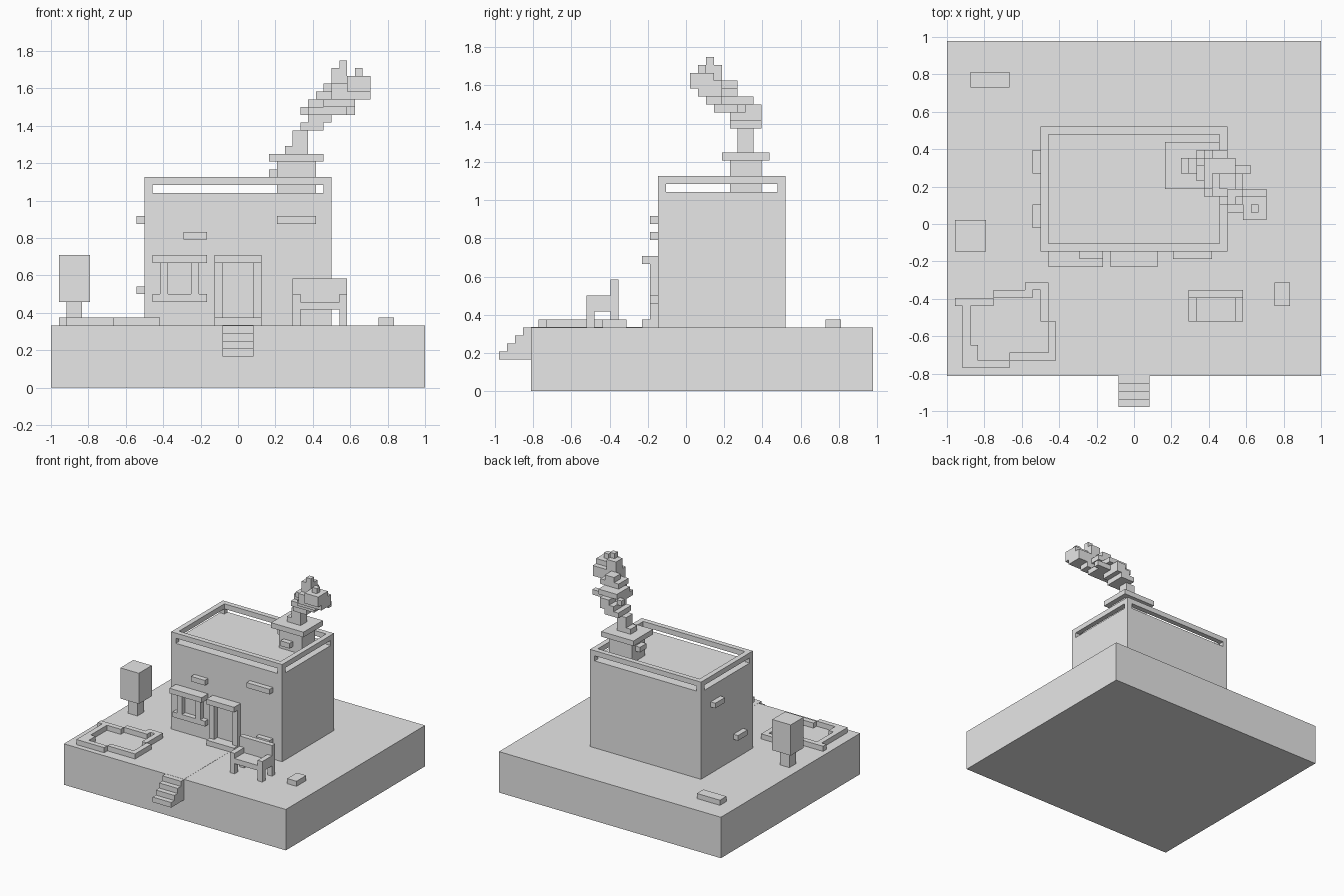
import bpy, bmesh
from mathutils import Vector

U = 1 / 24  # size of one block

if "Cube" in bpy.data.objects:
    bpy.data.objects.remove(bpy.data.objects["Cube"])

grey = bpy.data.materials.new("plain grey")
grey.use_nodes = True
grey.diffuse_color = (0.8, 0.8, 0.8, 1)
grey.node_tree.nodes["Principled BSDF"].inputs["Base Color"].default_value = (0.8, 0.8, 0.8, 1)


def blocks(name, *boxes):
    """One object from boxes given as x0, x1, y0, y1, z0, z1 in block units."""
    bm = bmesh.new()
    for x0, x1, y0, y1, z0, z1 in boxes:
        lo, hi = Vector((x0, y0 + 0.5, z0)), Vector((x1, y1 + 0.5, z1))
        verts = bmesh.ops.create_cube(bm, size=1)["verts"]
        for v in verts:
            v.co = ((lo + hi) / 2 + v.co * (hi - lo)) * U
    mesh = bpy.data.meshes.new(name)
    bm.to_mesh(mesh)
    bm.free()
    mesh.materials.append(grey)
    obj = bpy.data.objects.new(name, mesh)
    bpy.context.collection.objects.link(obj)
    return obj


# Ground, path and stairs
blocks("ground", (-24, 24, -20, 23, 0, 8))
blocks("path", (-2, 2, -20, -6, 7.9, 8.03))
blocks("stairs", *[(-2, 2, -24 + i, -20, 4 + i, 5 + i) for i in range(4)])

# House body, roof posts and open railing
blocks("house_body", (-12, 12, -4, 12, 8, 25))
blocks("roof_posts", *[(x, x + 1, y, y + 1, 25, 26) for x in (-12, 11) for y in (-4, 11)])
blocks("roof_rail",
       (-12, 12, -4, -3, 26, 27), (-12, 12, 11, 12, 26, 27),
       (-12, -11, -3, 11, 26, 27), (11, 12, -3, 11, 26, 27))

# Bricks standing out of the walls
blocks("front_bricks", (-7, -4, -5, -4, 19, 20), (5, 10, -5, -4, 21, 22), (7, 10, -5, -4, 11, 12))
blocks("side_bricks", (-13, -12, 6, 9, 21, 22), (-13, -12, -1, 2, 12, 13))

# Window and door frames
blocks("window_frame", (-11, -4, -6, -4, 16, 17), (-11, -4, -5, -4, 11, 12),
       *[(x, x + 1, -5, -4, 12, 16) for x in (-10, -6)])
blocks("door_frame", (-3, 3, -6, -4, 16, 17), *[(x, x + 1, -5, -4, 9, 16) for x in (-3, 2)])
blocks("doorstep", (-3, 3, -6, -4, 8, 9))

# Chimney
blocks("chimney", (5, 10, 5, 9, 25, 29))
blocks("chimney_cap", (4, 11, 4, 10, 29, 30))
blocks("chimney_bricks", (4, 5, 6, 8, 27, 28), (6, 8, 4, 5, 26, 27))

# Smoke rising in two puffs
blocks("smoke_column", (6, 9, 6, 8, 30, 31), (7, 9, 6, 8, 31, 33))
blocks("smoke_lower_puff",
       (8, 11, 5, 9, 33, 34), (9, 12, 5, 9, 34, 35), (8, 9, 7, 8, 35, 36),
       (10, 12, 7, 9, 35, 36), (9, 14, 3, 7, 35, 36), (14, 15, 6, 7, 35, 36),
       (9, 13, 4, 8, 36, 37), (10, 14, 3, 6, 37, 38), (11, 13, 4, 6, 38, 39))
blocks("smoke_upper_puff",
       (11, 15, 2, 4, 36, 37), (12, 17, 1, 4, 37, 39), (14, 17, 0, 3, 38, 40),
       (12, 14, 2, 4, 39, 41), (13, 14, 2, 3, 41, 42), (15, 16, 1, 2, 40, 41))

# Tree
blocks("tree_trunk", (-22, -20, -3, -1, 8, 11))
blocks("tree_crown", (-23, -19, -4, 0, 11, 17))

# Garden bed edging
edging = [(-23, -18, -11, -10), (-18, -13, -10, -9), (-14, -11, -9, -8), (-12, -11, -13, -9),
          (-11, -10, -18, -13), (-16, -11, -18, -17), (-22, -16, -19, -18),
          (-22, -21, -16, -11), (-22, -20, -18, -16)]
blocks("garden_edging", *[e + (8, 9) for e in edging])

# Armchair
blocks("chair_legs", *[(x, x + 1, y, y + 1, 8, 10) for x in (7, 13) for y in (-13, -10)])
blocks("chair_seat", (7, 14, -13, -9, 10, 11))
blocks("chair_arms", *[(x, x + 1, -13, -10, 11, 12) for x in (7, 13)])
blocks("chair_back", (7, 14, -10, -9, 11, 14))

# Loose stones
blocks("front_stone", (18, 20, -11, -8, 8, 9))
blocks("back_stone", (-21, -16, 17, 19, 8, 9))
